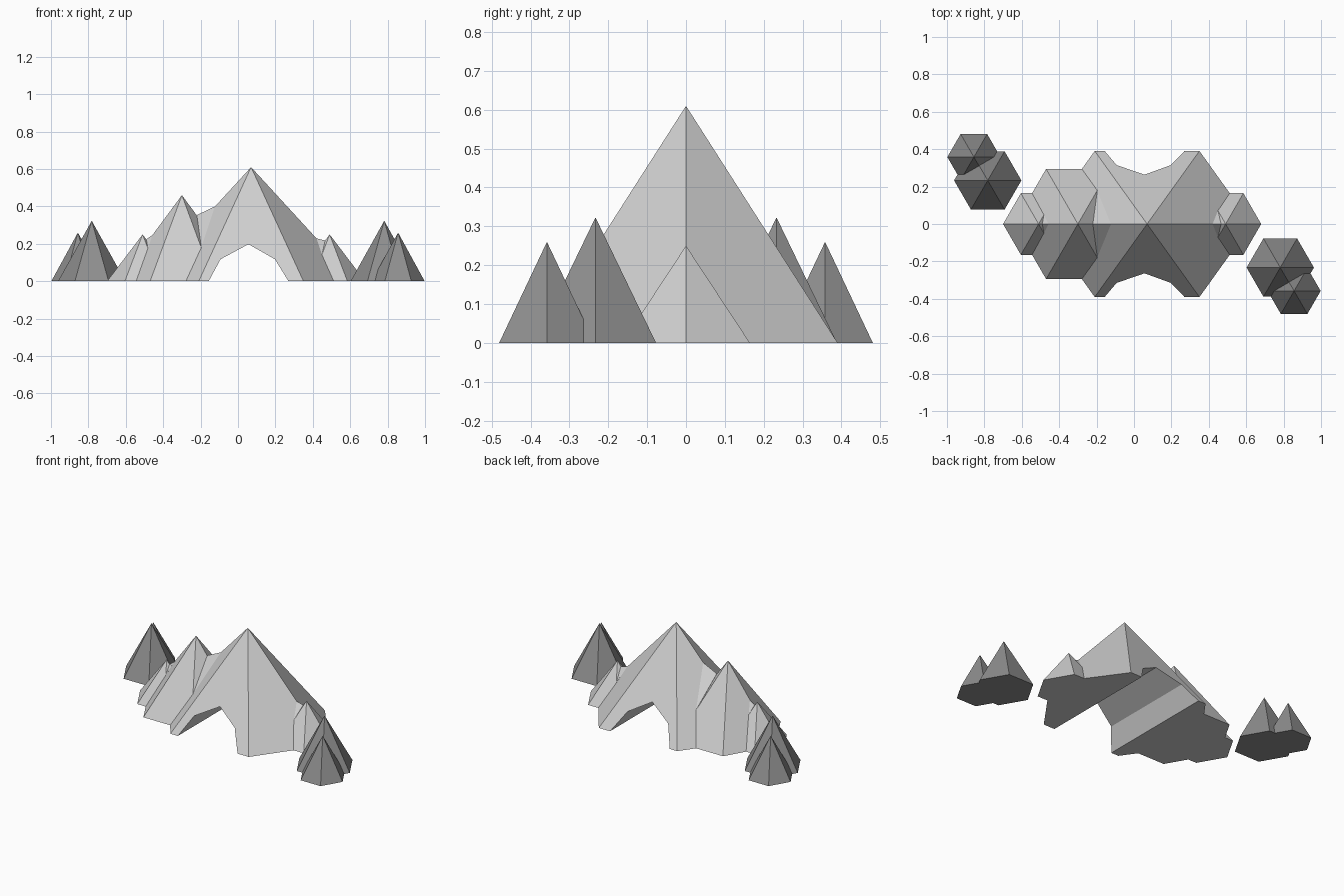
import bpy
import bmesh
from math import cos, sin, pi

if "Cube" in bpy.data.objects:
    bpy.data.objects.remove(bpy.data.objects["Cube"], do_unlink=True)


def material(name, grey):
    m = bpy.data.materials.new(name)
    m.use_nodes = True
    colour = (grey, grey, grey, 1)
    m.diffuse_color = colour
    bsdf = m.node_tree.nodes["Principled BSDF"]
    bsdf.inputs["Base Color"].default_value = colour
    bsdf.inputs["Roughness"].default_value = 0.9
    return m


PALE = material("pale stone", 0.62)
DARK = material("dark stone", 0.27)


def hull(name, points, mat):
    """Closed solid wrapped around a few points."""
    bm = bmesh.new()
    for p in points:
        bm.verts.new(p)
    bmesh.ops.convex_hull(bm, input=bm.verts)
    bmesh.ops.dissolve_limit(bm, angle_limit=0.01, verts=bm.verts, edges=bm.edges)
    bmesh.ops.recalc_face_normals(bm, faces=bm.faces)
    me = bpy.data.meshes.new(name)
    bm.to_mesh(me)
    bm.free()
    me.materials.append(mat)
    ob = bpy.data.objects.new(name, me)
    bpy.context.collection.objects.link(ob)
    return ob


def peak(name, x, y, radius, height, mat, depth=1.0):
    """Six-sided pyramid with corners pointing along x."""
    base = [(x + radius * cos(i * pi / 3), y + depth * radius * sin(i * pi / 3), 0)
            for i in range(6)]
    return hull(name, base + [(x, y, height)], mat)


def combine(target, tool, operation):
    mod = target.modifiers.new(operation.lower(), "BOOLEAN")
    mod.operation = operation
    mod.solver = "EXACT"
    mod.object = tool
    bpy.context.view_layer.objects.active = target
    bpy.ops.object.modifier_apply(modifier=mod.name)
    bpy.data.objects.remove(tool, do_unlink=True)


# Mountain: main summit joined with its lower peaks
mountain = peak("mountain", 0.07, 0, 0.56, 0.61, PALE, depth=0.805)
for label, x, radius, height in (("side_peak", -0.30, 0.34, 0.46),
                                 ("left_foothill", 0.49, 0.19, 0.25),
                                 ("right_foothill", -0.51, 0.19, 0.25)):
    combine(mountain, peak(label, x, 0, radius, height, PALE), "UNION")

# Arched tunnel running front to back
arch = [(-0.157, 0), (-0.093, 0.118), (0.056, 0.198), (0.197, 0.118), (0.27, 0),
        (0.27, -0.1), (-0.157, -0.1)]
tunnel = hull("tunnel_cutter", [(x, y, z) for x, z in arch for y in (-1, 1)], PALE)
combine(mountain, tunnel, "DIFFERENCE")

# Saddles filling the valleys between neighbouring peaks:
# two ridge points (x, z), then the valley foot (x, half width, z)
for label, a, b, foot in (
        ("summit_saddle", (-0.22, 0.354), (-0.123, 0.40), (-0.196, 0.179, 0.18)),
        ("left_saddle", (0.466, 0.218), (0.42, 0.229), (0.449, 0.071, 0.142)),
        ("right_saddle", (-0.49, 0.224), (-0.457, 0.248), (-0.482, 0.049, 0.176))):
    x, half, z = foot
    hull(label, [(a[0], 0, a[1]), (b[0], 0, b[1]), (x, half, z), (x, -half, z)], PALE)

# Pairs of dark rocks, one at the front left and one at the back right
for label, s in (("left_rocks", 1), ("right_rocks", -1)):
    rocks = peak(label, s * 0.782, s * -0.233, 0.18, 0.323, DARK)
    combine(rocks, peak("small_rock", s * 0.856, s * -0.358, 0.142, 0.26, DARK), "UNION")
